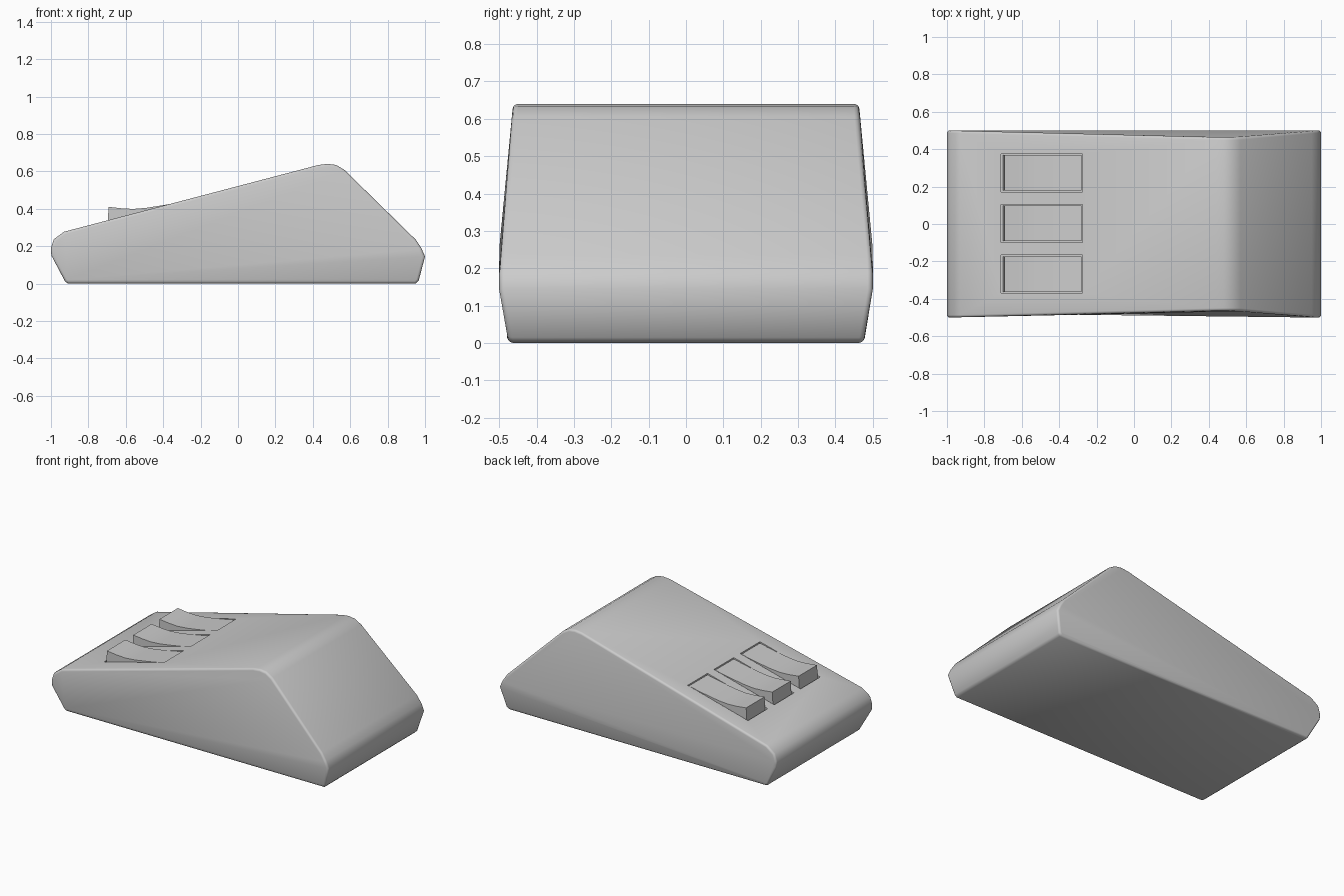
import bpy, bmesh
from math import radians

if "Cube" in bpy.data.objects:
    bpy.data.objects.remove(bpy.data.objects["Cube"])


def make_object(name, bm):
    bmesh.ops.recalc_face_normals(bm, faces=bm.faces)
    mesh = bpy.data.meshes.new(name)
    bm.to_mesh(mesh)
    bm.free()
    obj = bpy.data.objects.new(name, mesh)
    bpy.context.collection.objects.link(obj)
    return obj


def prism(profile, y=0.0):
    """Loft an (x, z, half_width) outline between its two sides."""
    bm = bmesh.new()
    sides = [[bm.verts.new((x, y + s * w, z)) for x, z, w in profile] for s in (-1, 1)]
    n = len(profile)
    for i in range(n):
        j = (i + 1) % n
        bm.faces.new((sides[0][i], sides[0][j], sides[1][j], sides[1][i]))
    return bm, sides


def smooth(obj, angle):
    bpy.ops.object.select_all(action='DESELECT')
    obj.select_set(True)
    bpy.context.view_layer.objects.active = obj
    bpy.ops.object.shade_smooth_by_angle(angle=radians(angle))


# Wedge body outline: bottom, blunt nose, sloped top, ridge, back
outline = [(-0.91, 0.0, 0.475), (-0.925, 0.012, 0.478),
           (-0.998, 0.15, 0.50), (-1.0, 0.19, 0.50), (-0.985, 0.237, 0.50), (-0.93, 0.277, 0.499),
           (0.43, 0.634, 0.464), (0.48, 0.64, 0.463), (0.525, 0.634, 0.463), (0.57, 0.607, 0.464),
           (0.95, 0.235, 0.498), (0.98, 0.19, 0.50), (1.0, 0.145, 0.50),
           (0.966, 0.015, 0.478), (0.95, 0.0, 0.475)]
bm, sides = prism(outline)
caps = []
for side in sides:
    # Lower flank and upper flank meet in a soft crease
    caps.append(bm.faces.new([side[i] for i in (0, 1, 12, 13, 14)]))
    caps.append(bm.faces.new(side[1:13]))
bmesh.ops.recalc_face_normals(bm, faces=bm.faces)
cap_set = set(caps)
rim = [e for e in bm.edges if sum(f in cap_set for f in e.link_faces) == 1]
bmesh.ops.bevel(bm, geom=rim, offset=0.03, segments=3, profile=0.5, affect='EDGES', clamp_overlap=True)
body = make_object("body", bm)

# Key slots cut into the sloped top, and the three scooped keys
key_rows = (-0.268, 0.003, 0.273)
slot = [(-0.71, 0.27), (-0.275, 0.385), (-0.275, 0.52), (-0.71, 0.52)]
key = [(-0.70, 0.26), (-0.692, 0.41), (-0.62, 0.402), (-0.56, 0.399), (-0.49, 0.405),
       (-0.42, 0.416), (-0.35, 0.428), (-0.28, 0.443), (-0.28, 0.37)]


def solid(name, points, y, half):
    bm, sides = prism([(x, z, half) for x, z in points], y)
    for side in sides:
        bm.faces.new(side)
    return make_object(name, bm)


for i, y in enumerate(key_rows):
    cutter = solid("slot_cutter", slot, y, 0.102)
    cutter.hide_render = True
    mod = body.modifiers.new("slot", 'BOOLEAN')
    mod.object = cutter
    mod.operation = 'DIFFERENCE'
    mod.solver = 'EXACT'
    bpy.context.view_layer.objects.active = body
    bpy.ops.object.modifier_apply(modifier=mod.name)
    bpy.data.objects.remove(cutter)
    smooth(solid(f"key_{i + 1}", key, y, 0.095), 30)

smooth(body, 40)
